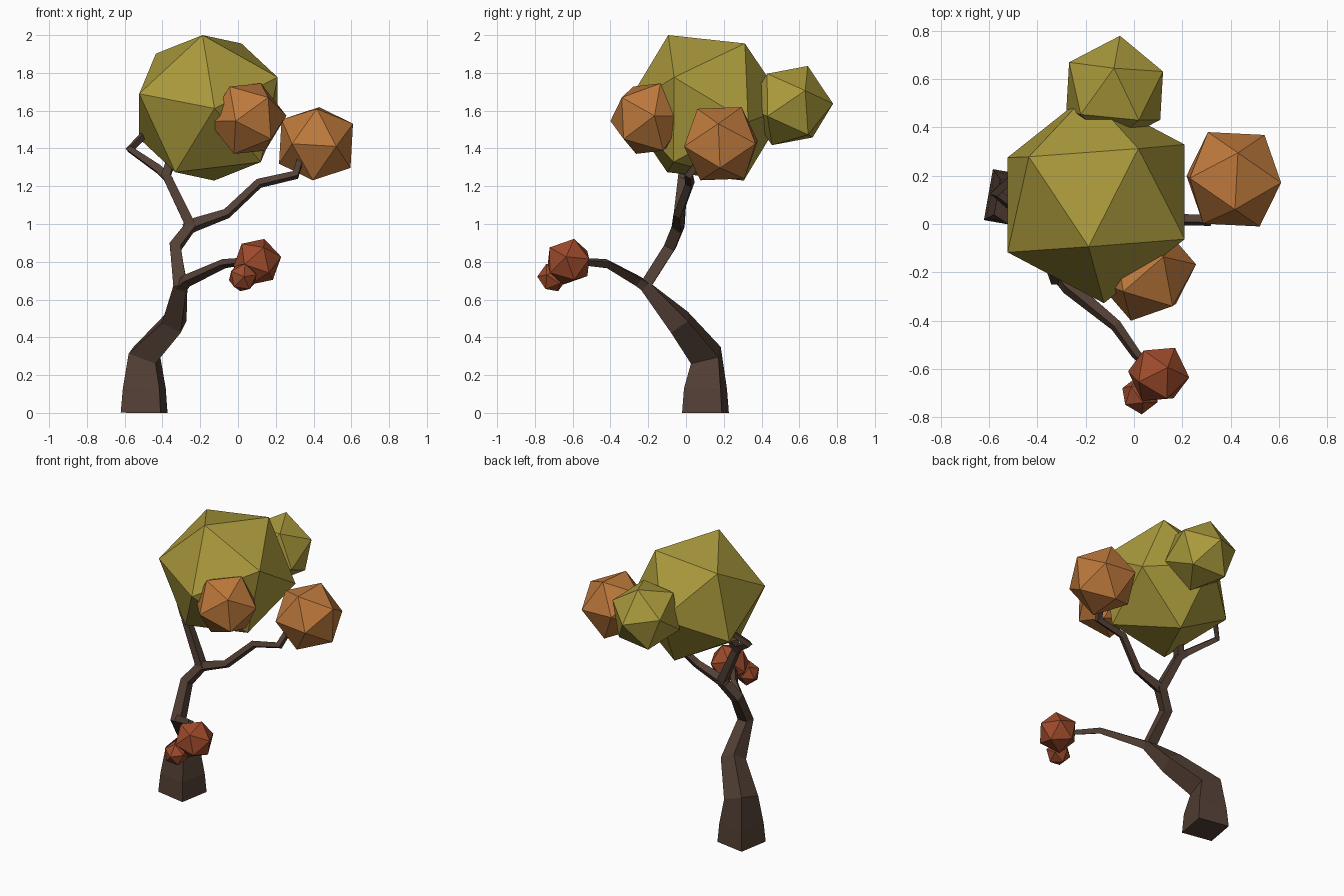
import bpy, bmesh
from math import radians
from mathutils import Vector, Matrix

if "Cube" in bpy.data.objects:
    bpy.data.objects.remove(bpy.data.objects["Cube"])


def material(name, rgb):
    m = bpy.data.materials.new(name)
    m.diffuse_color = (*rgb, 1)
    m.use_nodes = True
    m.node_tree.nodes["Principled BSDF"].inputs["Base Color"].default_value = m.diffuse_color
    return m


bark = material("bark", (0.085, 0.05, 0.035))
olive = material("olive_leaf", (0.40, 0.32, 0.045))
orange = material("orange_leaf", (0.51, 0.19, 0.045))
red = material("red_leaf", (0.34, 0.07, 0.025))


def finish(bm, name, mat):
    bmesh.ops.recalc_face_normals(bm, faces=bm.faces)
    me = bpy.data.meshes.new(name)
    bm.to_mesh(me)
    bm.free()
    me.materials.append(mat)
    bpy.context.collection.objects.link(bpy.data.objects.new(name, me))


# Leaf clump: icosahedron with one corner along a and a neighbouring corner towards b
def clump(name, centre, r, a, b, mat):
    z = Vector(a).normalized()
    b = Vector(b)
    x = (b - z * b.dot(z)).normalized()
    rot = Matrix((x, z.cross(x), z)).transposed().to_4x4()
    bm = bmesh.new()
    bmesh.ops.create_icosphere(bm, subdivisions=1, radius=r,
                               matrix=Matrix.Translation(centre) @ rot)
    finish(bm, name, mat)


# Limb: square section swept along points (x, y, z, half width)
def limb(name, path):
    pts = [Vector(p[:3]) for p in path]
    dirs = [(q - p).normalized() for p, q in zip(pts, pts[1:])]
    side = Matrix.Rotation(radians(-10), 3, 'Z') @ Vector((1, 0, 0))
    bm = bmesh.new()
    rings = []
    for i, p in enumerate(pts):
        t = (dirs[max(i - 1, 0)] + dirs[min(i, len(dirs) - 1)]).normalized()
        side = (side - t * side.dot(t)).normalized()
        up = t.cross(side)
        h = path[i][3]
        rings.append([bm.verts.new(p + h * (u * side + v * up))
                      for u, v in ((-1, -1), (1, -1), (1, 1), (-1, 1))])
    for r0, r1 in zip(rings, rings[1:]):
        for k in range(4):
            n = (k + 1) % 4
            bm.faces.new((r0[k], r0[n], r1[n], r1[k]))
    bm.faces.new(rings[0])
    bm.faces.new(rings[-1])
    finish(bm, name, bark)


# Trunk and branches
limb("trunk", [(-.497, .103, 0, .107), (-.496, .103, .13, .098), (-.495, .105, .305, .076),
               (-.338, -.035, .48, .056), (-.305, -.215, .675, .036),
               (-.332, -.085, .88, .030), (-.25, -.04, .99, .030),
               (-.38, -.015, 1.26, .024), (-.34, .03, 1.38, .022)])
limb("left_branch", [(-.36, -.02, 1.23, .020), (-.42, .01, 1.29, .020),
                     (-.572, .13, 1.395, .017), (-.48, .21, 1.49, .015)])
limb("right_branch", [(-.28, -.045, .97, .024), (-.22, -.04, 1.0, .026),
                      (-.06, -.04, 1.055, .020), (.11, .02, 1.215, .019),
                      (.305, .015, 1.26, .018), (.335, .09, 1.36, .016)])
limb("low_branch", [(-.31, -.20, .66, .028), (-.27, -.26, .70, .024),
                    (-.075, -.42, .79, .018), (.01, -.54, .80, .015), (.08, -.61, .80, .013)])

# Leaf clumps
clump("main_crown", (-.157, .106, 1.615), .435, (-.031, -.20, .385), (.177, .21, .34), olive)
clump("back_clump", (-.08, .55, 1.627), .23, (-.003, .094, .208), (.022, .23, .011), olive)
clump("front_clump", (.05, -.2, 1.558), .21, (-.095, -.08, .17), (.09, .08, .17), orange)
clump("right_clump", (.413, .185, 1.425), .223, (.017, .11, .195), (.204, -.033, .08), orange)
clump("low_clump", (.102, -.622, .80), .13, (.035, .027, .113), (.132, -.018, .012), red)
clump("low_clump_small", (.025, -.708, .717), .08, (.012, -.03, .07), (.07, -.03, .02), red)
